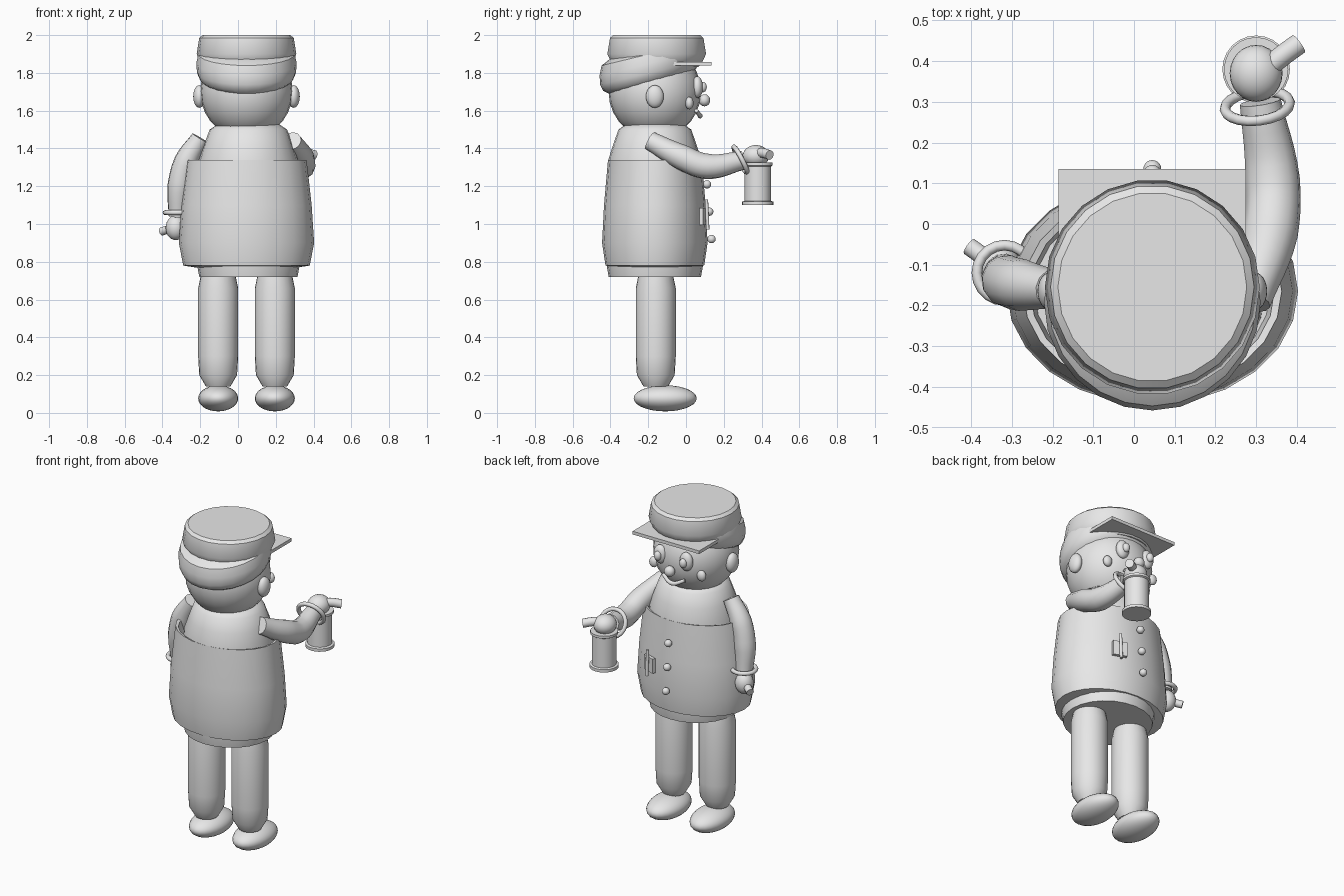
import bpy, bmesh, math
from mathutils import Vector

old = bpy.data.objects.get("Cube")
if old:
    bpy.data.objects.remove(old, do_unlink=True)

GREY = (0.8, 0.8, 0.8, 1)
mat = bpy.data.materials.new("plain grey")
mat.use_nodes = True
mat.diffuse_color = GREY
mat.node_tree.nodes["Principled BSDF"].inputs["Base Color"].default_value = GREY

CX, CY = 0.045, -0.16   # body axis


def finish(ob, name, angle=40):
    ob.name = name
    ob.data.materials.clear()
    ob.data.materials.append(mat)
    bpy.ops.object.select_all(action='DESELECT')
    ob.select_set(True)
    bpy.context.view_layer.objects.active = ob
    bpy.ops.object.shade_smooth_by_angle(angle=math.radians(angle))
    return ob


def lathe(name, profile, centre, sy=1.0, tilt=0.0, segs=24):
    """Turn (radius, height) pairs around a vertical axis; tilt raises the +y side."""
    bm = bmesh.new()
    rings = []
    for r, z in profile:
        ring = []
        for i in range(segs):
            a = math.tau * i / segs
            x, y = r * math.cos(a), r * sy * math.sin(a)
            ring.append(bm.verts.new((centre[0] + x, centre[1] + y, z + tilt * y)))
        rings.append(ring)
    for a, b in zip(rings, rings[1:]):
        for i in range(segs):
            j = (i + 1) % segs
            bm.faces.new((a[i], a[j], b[j], b[i]))
    bm.faces.new(rings[0])
    bm.faces.new(rings[-1])
    bmesh.ops.recalc_face_normals(bm, faces=bm.faces)
    me = bpy.data.meshes.new(name)
    bm.to_mesh(me)
    bm.free()
    ob = bpy.data.objects.new(name, me)
    bpy.context.collection.objects.link(ob)
    return finish(ob, name)


def ball(name, loc, size, rot=(0, 0, 0)):
    bpy.ops.mesh.primitive_uv_sphere_add(segments=24, ring_count=14, location=loc, rotation=rot)
    ob = bpy.context.object
    ob.scale = size
    return finish(ob, name, 60)


def box(name, loc, size, rot=(0, 0, 0)):
    bpy.ops.mesh.primitive_cube_add(size=1, location=loc, rotation=rot)
    ob = bpy.context.object
    ob.scale = size
    return finish(ob, name)


def tube(name, points, radius, ends=0.75):
    """Round tube through the points, narrowed a little at both ends."""
    cu = bpy.data.curves.new(name, 'CURVE')
    cu.dimensions = '3D'
    cu.bevel_depth = radius
    cu.bevel_resolution = 4
    cu.use_fill_caps = True
    cu.resolution_u = 6
    sp = cu.splines.new('BEZIER')
    sp.bezier_points.add(len(points) - 1)
    for p, co in zip(sp.bezier_points, points):
        p.co = co
        p.handle_left_type = p.handle_right_type = 'AUTO'
    sp.bezier_points[0].radius = sp.bezier_points[-1].radius = ends
    ob = bpy.data.objects.new(name, cu)
    bpy.context.collection.objects.link(ob)
    bpy.ops.object.select_all(action='DESELECT')
    ob.select_set(True)
    bpy.context.view_layer.objects.active = ob
    bpy.ops.object.convert(target='MESH')
    return finish(bpy.context.object, name)


def cuff(name, loc, axis, radius):
    rot = Vector(axis).to_track_quat('Z', 'Y').to_euler()
    bpy.ops.mesh.primitive_torus_add(major_radius=radius, minor_radius=0.013, major_segments=20,
                                     minor_segments=8, location=loc, rotation=rot)
    return finish(bpy.context.object, name, 60)


# legs and shoes
for side, x in (("right", -0.105), ("left", 0.195)):
    lathe(side + "_leg", [(0.065, 0.14), (0.1, 0.2), (0.106, 0.3), (0.106, 0.66), (0.085, 0.76)], (x, CY))
    ball(side + "_shoe", (x, -0.11, 0.077), (0.106, 0.167, 0.069))

# torso and open-topped coat around it
lathe("torso", [(0.26, 0.72), (0.275, 0.8), (0.272, 1.1), (0.262, 1.34), (0.235, 1.42), (0.205, 1.5), (0.16, 1.53)],
      (CX + 0.01, CY - 0.005), sy=0.94)
lathe("coat", [(0.27, 0.77), (0.335, 0.78), (0.358, 0.9), (0.345, 1.1), (0.318, 1.34), (0.3, 1.335), (0.29, 1.25)],
      (CX, CY - 0.005), sy=0.78)

# coat buttons, pocket and pen
for i in range(3):
    ball("button_%d" % (i + 1), (CX, 0.135 - 0.012 * i, 0.92 + 0.145 * i), (0.022, 0.022, 0.022))
box("pocket", (0.185, 0.095, 1.04), (0.085, 0.02, 0.09), (0, 0, -0.35))
tube("pen", [(0.19, 0.115, 0.97), (0.19, 0.112, 1.05), (0.19, 0.108, 1.13)], 0.009, 1)

# head, ears and face
ball("head", (CX, CY - 0.005, 1.70), (0.245, 0.245, 0.25))
for side, s in (("right", -1), ("left", 1)):
    ball(side + "_ear", (CX + s * 0.25, CY - 0.005, 1.675), (0.032, 0.047, 0.06))
    ball(side + "_eye", (CX + s * 0.09, 0.06, 1.725), (0.042, 0.03, 0.057))
    ball(side + "_pupil", (CX + s * 0.088, 0.09, 1.725), (0.022, 0.02, 0.028))
    ball(side + "_cheek", (CX + s * 0.165, 0.018, 1.64), (0.028, 0.022, 0.033))
ball("nose", (CX, 0.098, 1.655), (0.032, 0.03, 0.032))
tube("mouth", [(CX - 0.075, 0.055, 1.6), (CX, 0.075, 1.572), (CX + 0.075, 0.055, 1.6)], 0.013, 0.8)

# hair band and cap
lathe("hair", [(0.2, 1.73), (0.247, 1.765), (0.262, 1.80), (0.266, 1.85), (0.255, 1.90), (0.2, 1.93)],
      (CX, -0.192), tilt=0.24)
lathe("cap_crown", [(0.22, 1.83), (0.24, 1.85), (0.264, 1.9), (0.25, 1.985), (0.232, 2.0)], (CX, -0.155), segs=22)
box("cap_brim", (CX, 0.005, 1.848), (0.46, 0.26, 0.02))

# lowered arm
tube("right_arm", [(-0.2, -0.16, 1.455), (-0.275, -0.15, 1.33), (-0.31, -0.14, 1.2), (-0.32, -0.12, 1.04)], 0.064)
cuff("right_cuff", (-0.318, -0.12, 1.06), (0, 0, 1), 0.068)
ball("right_hand", (-0.33, -0.105, 0.98), (0.053, 0.053, 0.065))
tube("right_thumb", [(-0.34, -0.1, 0.985), (-0.37, -0.08, 0.972), (-0.405, -0.055, 0.96)], 0.022, 1)

# raised arm
tube("left_arm", [(0.285, -0.19, 1.44), (0.335, -0.02, 1.352), (0.34, 0.11, 1.305), (0.31, 0.3, 1.337)], 0.068)
cuff("left_cuff", (0.303, 0.29, 1.337), (-0.1, 0.88, 0.45), 0.08)
ball("left_hand", (0.3, 0.37, 1.36), (0.065, 0.07, 0.058))
tube("left_thumb", [(0.33, 0.385, 1.375), (0.36, 0.41, 1.375), (0.405, 0.443, 1.365)], 0.026, 1)

# canister held in the raised hand
lathe("canister", [(0.083, 1.1), (0.083, 1.118), (0.07, 1.122), (0.07, 1.305), (0.079, 1.31), (0.079, 1.325)],
      (0.3, 0.38))
